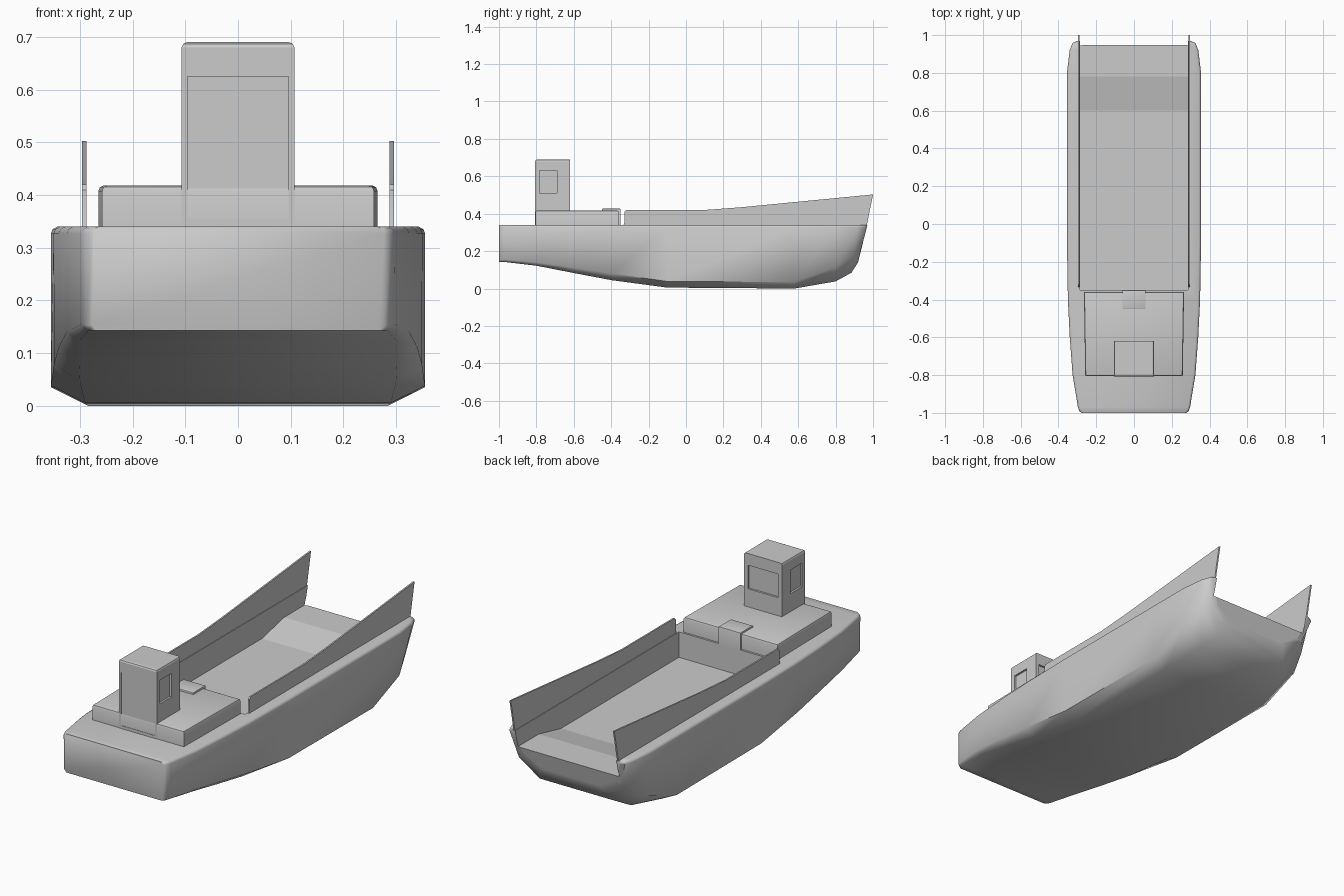
import bpy, bmesh

if "Cube" in bpy.data.objects:
    bpy.data.objects.remove(bpy.data.objects["Cube"])


def finish(name, bm):
    bmesh.ops.recalc_face_normals(bm, faces=bm.faces[:])
    mesh = bpy.data.meshes.new(name)
    bm.to_mesh(mesh)
    bm.free()
    ob = bpy.data.objects.new(name, mesh)
    bpy.context.collection.objects.link(ob)
    return ob


def activate(ob):
    bpy.ops.object.select_all(action='DESELECT')
    ob.select_set(True)
    bpy.context.view_layer.objects.active = ob


def smooth(ob, angle):
    activate(ob)
    bpy.ops.object.shade_smooth_by_angle(angle=angle)


def loft(name, rings):
    bm = bmesh.new()
    rows = [[bm.verts.new(p) for p in r] for r in rings]
    n = len(rows[0])
    for a, b in zip(rows, rows[1:]):
        for i in range(n):
            j = (i + 1) % n
            bm.faces.new((a[i], a[j], b[j], b[i]))
    bm.faces.new(rows[0])
    bm.faces.new(rows[-1][::-1])
    return finish(name, bm)


def extrude_x(name, profile, x0, x1):
    return loft(name, [[(x, y, z) for y, z in profile] for x in (x0, x1)])


def box(name, x0, x1, y0, y1, z0, z1):
    return extrude_x(name, [(y0, z0), (y1, z0), (y1, z1), (y0, z1)], x0, x1)


def cut(ob, cutter):
    mod = ob.modifiers.new("cut", 'BOOLEAN')
    mod.operation = 'DIFFERENCE'
    mod.solver = 'EXACT'
    mod.object = cutter
    activate(ob)
    bpy.ops.object.modifier_apply(modifier=mod.name)
    bpy.data.objects.remove(cutter)


def chamfered_block(name, hx0, hx1, y0, y1, z0, z1, c, fore=1):
    # block whose half width goes from hx0 (aft) to hx1 (fore), chamfered on top
    rings = []
    for z, d in ((z0, 0), (z1 - c, 0), (z1 - c * .3, c * .3), (z1, c)):
        rings.append([(-hx0 + d, y0 + d, z), (hx0 - d, y0 + d, z),
                      (hx1 - d, y1 - d * fore, z), (-hx1 + d, y1 - d * fore, z)])
    return loft(name, rings)


# Hull: deck y, keel y, deck half width, chine half width, chine z, bottom half width, keel z
stations = [
    (-1.00, -1.00, .277, .277, .153, .268, .143),
    (-.99, -.99, .290, .289, .153, .280, .143),
    (-.97, -.97, .297, .296, .155, .285, .142),
    (-.80, -.80, .325, .325, .140, .302, .122),
    (-.60, -.60, .340, .340, .112, .302, .083),
    (-.40, -.40, .350, .349, .080, .300, .045),
    (-.10, -.10, .355, .355, .038, .290, .005),
    (.58, .58, .355, .355, .035, .285, .000),
    (.80, .80, .355, .350, .115, .250, .038),
    (.92, .885, .341, .315, .170, .205, .085),
    (.96, .92, .326, .285, .205, .180, .140),
    (.97, .925, .305, .255, .215, .165, .160),
]
rings = []
for yd, yk, hd, hc, zc, hb, zk in stations:
    half = [(hb, zk), (hc, zc), (hd, .327), (hd - .003, .335), (hd - .012, .34)]
    section = half + [(-x, z) for x, z in reversed(half)]
    rings.append([(x, yk + (yd - yk) * (z - zk) / (.34 - zk), z) for x, z in section])
hull = loft("hull", rings)

# Open cargo well with a ramp up to the bow
cut(hull, extrude_x("well_cutter", [(-.35, .6), (-.35, .21), (.6, .21), (.78, .25),
                                    (1.1, .25), (1.1, .6)], -.285, .285))
smooth(hull, 1.0)
for poly in hull.data.polygons:  # well floor and walls stay flat
    c = poly.center
    if abs(c.x) < .286 and -.36 < c.y < .95 and .2 < c.z < .338:
        poly.use_smooth = False

# Bulwark plates on both sides of the well
plate = [(-.335, .335), (-.33, .35), (-.33, .41), (-.32, .42), (.10, .42),
         (.30, .435), (1.0, .503), (.966, .335)]
for side, s in (("left", -1), ("right", 1)):
    smooth(extrude_x("bulwark_" + side, plate, s * .288, s * .296), .5)

# Low deckhouse and companion hatch
smooth(chamfered_block("deckhouse", .258, .265, -.805, -.36, .33, .418, .01), .5)
smooth(chamfered_block("hatch", .062, .062, -.45, -.35, .33, .427, .004), .5)

# Wheelhouse with recessed windows and rear door
cabin = chamfered_block("wheelhouse", .107, .107, -.807, -.62, .34, .69, .01, 0)
for s in (-1, 1):
    cut(cabin, box("side_window_cutter", s * .097, s * .15, -.783, -.69, .51, .63))
cut(cabin, box("fore_window_cutter", -.085, .085, -.63, -.55, .51, .63))
cut(cabin, box("door_cutter", -.096, .096, -.85, -.803, .355, .625))
smooth(cabin, .4)
